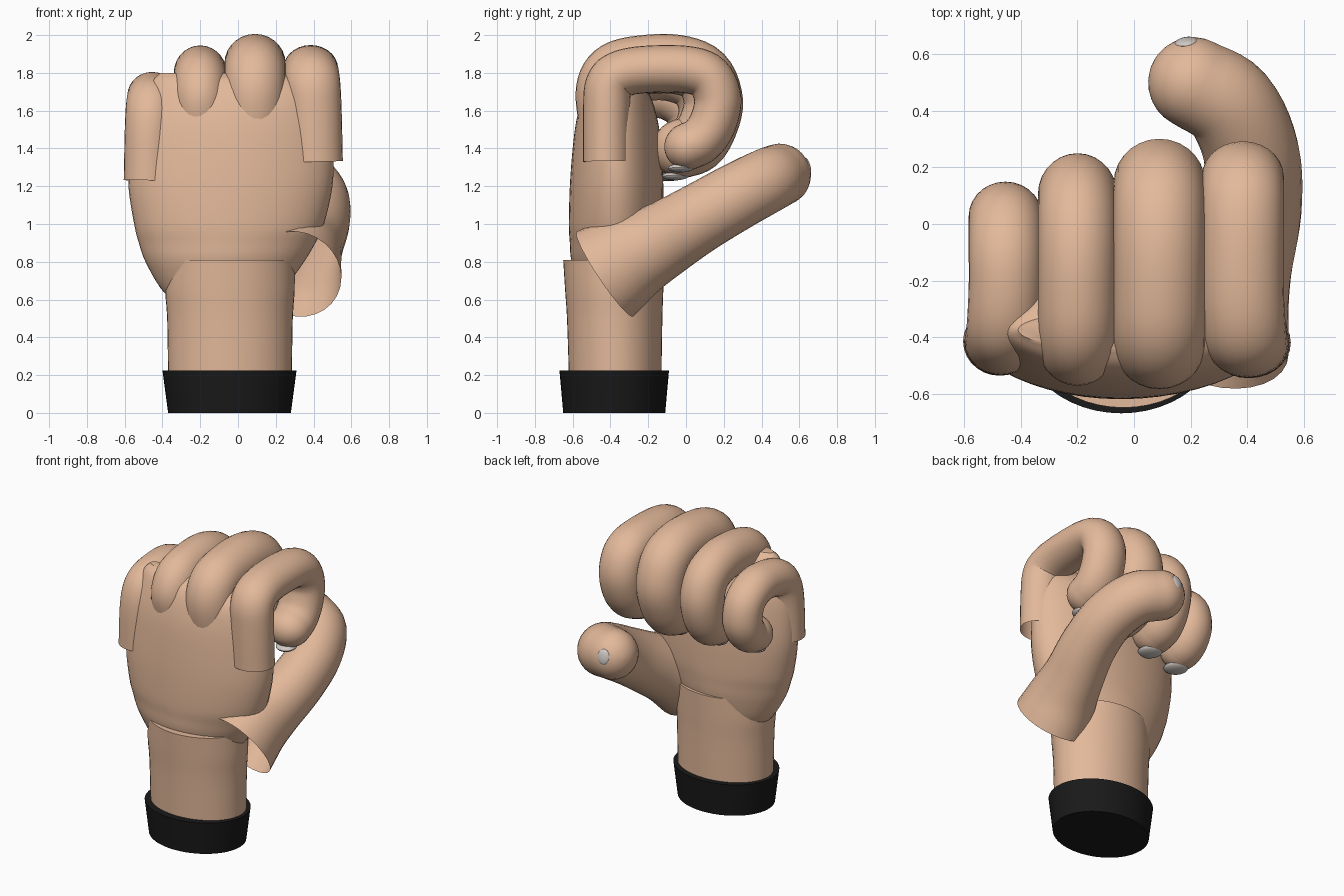
import bpy, math
from mathutils import Vector

if "Cube" in bpy.data.objects:
    bpy.data.objects.remove(bpy.data.objects["Cube"])


def material(name, rgb):
    m = bpy.data.materials.new(name)
    m.diffuse_color = (*rgb, 1)
    m.use_nodes = True
    m.node_tree.nodes["Principled BSDF"].inputs["Base Color"].default_value = m.diffuse_color
    return m


SKIN = material("skin", (0.77, 0.485, 0.325))
BLACK = material("black_cuff", (0.010, 0.010, 0.010))
NAIL = material("nail_grey", (0.64, 0.59, 0.56))


def finish(name, verts, faces, mat, angle=40):
    me = bpy.data.meshes.new(name)
    me.from_pydata(verts, [], faces)
    me.materials.append(mat)
    me.shade_smooth()
    me.set_sharp_from_angle(angle=math.radians(angle))
    ob = bpy.data.objects.new(name, me)
    bpy.context.collection.objects.link(ob)
    return ob


def loft(name, rings, mat, cap_start=True, cap_end=True):
    """Skin a list of equally sized vertex rings."""
    n = len(rings[0])
    verts = [v for r in rings for v in r]
    faces = [(i * n + j, i * n + (j + 1) % n, (i + 1) * n + (j + 1) % n, (i + 1) * n + j)
             for i in range(len(rings) - 1) for j in range(n)]
    if cap_start:
        faces.append(tuple(reversed(range(n))))
    if cap_end:
        faces.append(tuple(range(len(verts) - n, len(verts))))
    return finish(name, verts, faces, mat)


def smooth_rows(rows, steps):
    """Catmull-Rom interpolation through rows of numbers."""
    rows = [Vector(r) for r in rows]
    ext = [rows[0] * 2 - rows[1]] + rows + [rows[-1] * 2 - rows[-2]]
    out = []
    for i in range(1, len(ext) - 2):
        p0, p1, p2, p3 = ext[i - 1:i + 3]
        for k in range(steps):
            t = k / steps
            out.append(0.5 * (2 * p1 + (p2 - p0) * t + (2 * p0 - 5 * p1 + 4 * p2 - p3) * t * t
                              + (3 * p1 - p0 - 3 * p2 + p3) * t ** 3))
    return out + [rows[-1]]


def stack(name, rows, mat, steps=1, n=48):
    """Rounded sections stacked in z; rows are (z, x0, x1, y0, y1, squareness)."""
    rings = []
    for z, x0, x1, y0, y1, e in smooth_rows(rows, steps):
        ring = []
        for j in range(n):
            c, s = math.cos(2 * math.pi * j / n), math.sin(2 * math.pi * j / n)
            ring.append(((x0 + x1) / 2 + (x1 - x0) / 2 * math.copysign(abs(c) ** (2 / e), c),
                         (y0 + y1) / 2 + (y1 - y0) / 2 * math.copysign(abs(s) ** (2 / e), s), z))
        rings.append(ring)
    return loft(name, rings, mat)


def tube(name, rows, ref, n=28):
    """Open-based, round-tipped tube; rows are (x, y, z, radius along ref, radius across)."""
    rows = smooth_rows(rows, 5)
    pts = [Vector(r[:3]) for r in rows]
    ref = Vector(ref)
    rings = []

    def ring(c, t, a, b):
        u = (ref - t * ref.dot(t)).normalized()
        v = t.cross(u)
        rings.append([c + u * a * math.cos(2 * math.pi * j / n) + v * b * math.sin(2 * math.pi * j / n)
                      for j in range(n)])

    for i, p in enumerate(pts):
        t = (pts[min(i + 1, len(pts) - 1)] - pts[max(i - 1, 0)]).normalized()
        ring(p, t, rows[i][3], rows[i][4])
    a, b = rows[-1][3:5]
    for k in range(1, 8):                       # rounded tip
        s = math.pi / 2 * k / 7.2
        ring(pts[-1] + t * b * math.sin(s), t, a * math.cos(s), b * math.cos(s))
    return loft(name, rings, SKIN, cap_start=False)


def nail(name, centre, normal, size):
    """Flattened ellipsoid lying on the fingertip."""
    n, m = 20, 10
    q = Vector(normal).to_track_quat('Z', 'Y').to_matrix()
    c = Vector(centre)
    rings = []
    for i in range(m + 1):
        s = math.pi * (0.03 + 0.94 * i / m) - math.pi / 2
        rings.append([c + q @ Vector((size[0] * math.cos(s) * math.cos(2 * math.pi * j / n),
                                      size[1] * math.cos(s) * math.sin(2 * math.pi * j / n),
                                      size[2] * math.sin(s))) for j in range(n)])
    loft(name, rings, NAIL)


# Cuff and wrist
stack("cuff", [(0, -.37, .28, -.65, -.11, 2), (.225, -.40, .31, -.67, -.09, 2)], BLACK)
stack("wrist", [(.2, -.37, .285, -.62, -.13, 2), (.5, -.375, .29, -.63, -.125, 2),
                (.65, -.385, .30, -.64, -.12, 2), (.81, -.375, .30, -.65, -.115, 2)], SKIN, 3)

# Palm
stack("palm", [(.58, -.33, .18, -.51, -.22, 2), (.66, -.41, .25, -.55, -.17, 1.9),
               (.80, -.49, .35, -.605, -.135, 1.85), (.9, -.525, .41, -.615, -.125, 1.9),
               (1.0, -.55, .455, -.62, -.12, 2),
               (1.2, -.58, .50, -.615, -.12, 2), (1.4, -.575, .505, -.60, -.13, 1.95),
               (1.55, -.55, .49, -.58, -.15, 1.95), (1.68, -.49, .45, -.545, -.19, 2),
               (1.76, -.45, .36, -.50, -.25, 2), (1.80, -.41, .24, -.44, -.31, 2)], SKIN, 4)

# Curled fingers: name, base x, tip x, radius along x, radius across, (y, z) path
FINGERS = [
    ("index_finger", .41, .385, .145, .125,
     [(-.42, 1.33), (-.42, 1.6), (-.41, 1.73), (-.355, 1.79), (-.22, 1.818), (0, 1.818), (.12, 1.775),
      (.168, 1.66), (.14, 1.53), (.08, 1.445), (.01, 1.41)]),
    ("middle_finger", .09, .09, .162, .157,
     [(-.37, 1.38), (-.42, 1.6), (-.422, 1.73), (-.365, 1.81), (-.23, 1.842), (-.05, 1.845), (.09, 1.79),
      (.145, 1.65), (.115, 1.52), (.06, 1.43), (-.02, 1.40)]),
    ("ring_finger", -.20, -.20, .14, .145,
     [(-.37, 1.42), (-.42, 1.6), (-.422, 1.69), (-.365, 1.765), (-.23, 1.795), (-.08, 1.795), (.05, 1.74),
      (.105, 1.62), (.08, 1.49), (.025, 1.41), (-.04, 1.385)]),
    ("little_finger", -.475, -.455, .13, .122,
     [(-.415, 1.23), (-.41, 1.48), (-.385, 1.60), (-.33, 1.655), (-.22, 1.68), (-.10, 1.675), (.0, 1.61),
      (.028, 1.50), (.0, 1.42), (-.045, 1.375), (-.09, 1.36)]),
]
for name, xb, xt, a, b, path in FINGERS:
    rows = [(xb + (xt - xb) * min(1, i / 4), y, z, a, b) for i, (y, z) in enumerate(path)]
    tube(name, rows, (1, 0, 0))
    y, z = path[-1]
    d = Vector((.05, .05, -1)).normalized()
    nail(name + "_nail", Vector((xt, y - .04, z)) + d * (b - .012), d, (.078, .068, .024))

# Thumb, flared at its open base
tube("thumb", [(.31, -.43, .735, .27, .24), (.335, -.30, .82, .24, .215), (.37, -.15, .90, .205, .19),
               (.415, .05, 1.02, .185, .178), (.415, .25, 1.135, .178, .17),
               (.34, .42, 1.225, .172, .167), (.21, .50, 1.262, .165, .16)], (0, -.55, .83))
nail("thumb_nail", (.185, .642, 1.30), (-.15, .96, .22), (.042, .052, .017))
